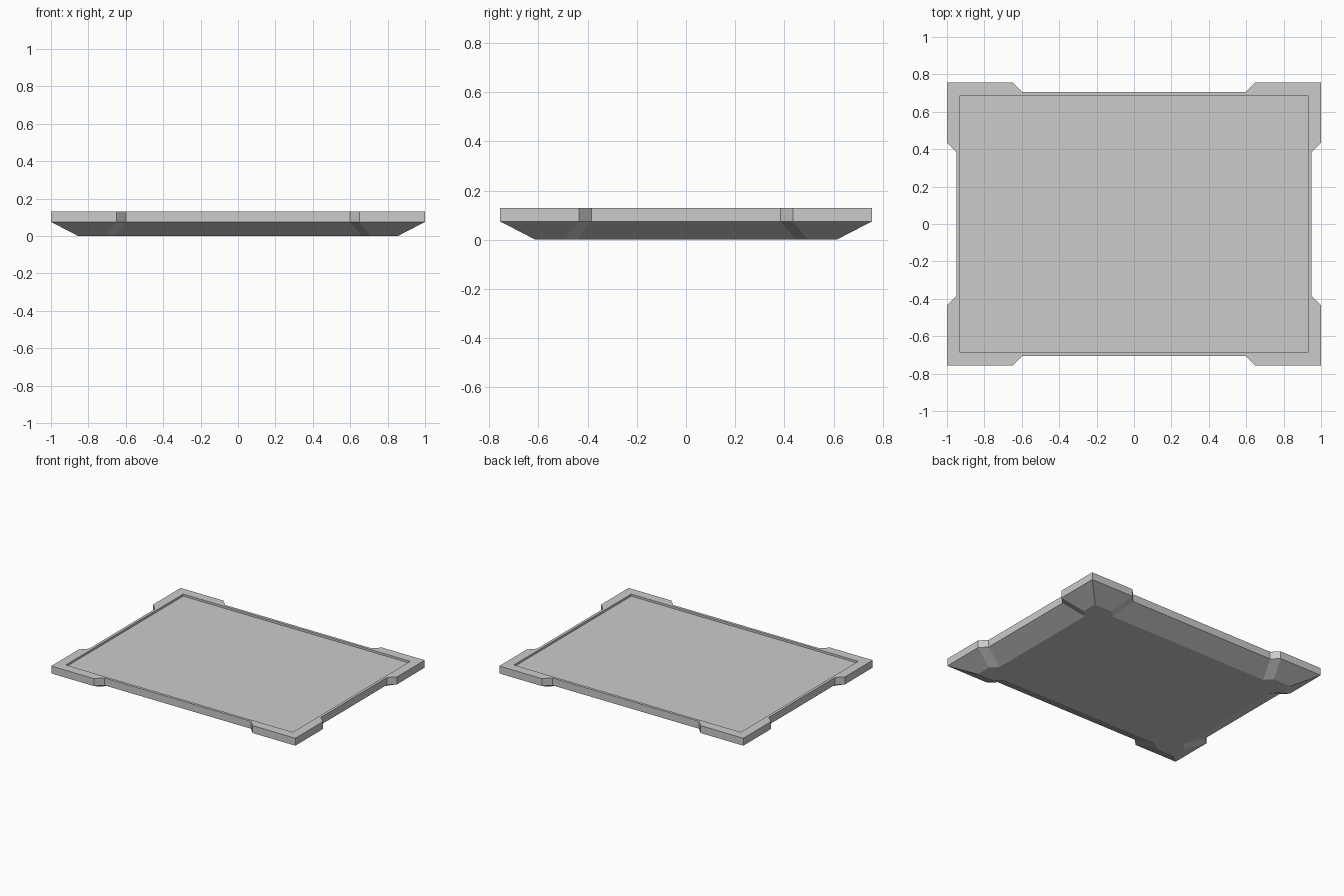
import bpy, bmesh

if "Cube" in bpy.data.objects:
    bpy.data.objects.remove(bpy.data.objects["Cube"])

X, Y = 1.0, 0.757            # outer half sizes
CUT = 0.05                   # depth of the notch in each side
NX, NY = 0.65, 0.435         # where the notches start
INX, INY = 0.93, 0.687       # recess half sizes
Z_SLOPE, Z_TOP, DEPTH = 0.075, 0.13, 0.015
INSET = 0.145                # chamfer inset of the underside


def outline(d=0.0):
    """Notched rectangle, counter-clockwise, offset inwards by d."""
    x, y = X - d, Y - d
    nx, ny = NX + d * 0.4142, NY + d * 0.4142
    half = [(-x, -y), (-nx, -y), (-nx + CUT, -y + CUT),
            (nx - CUT, -y + CUT), (nx, -y),
            (x, -y), (x, -ny), (x - CUT, -ny + CUT),
            (x - CUT, ny - CUT), (x, ny)]
    return half + [(-px, -py) for px, py in half]


bm = bmesh.new()


def ring(points, z):
    return [bm.verts.new((px, py, z)) for px, py in points]


def bridge(a, b):
    n = len(a)
    for i in range(n):
        j = (i + 1) % n
        bm.faces.new((a[i], a[j], b[j], b[i]))


rect = [(-INX, -INY), (INX, -INY), (INX, INY), (-INX, INY)]
bottom = ring(outline(INSET), 0)
slope = ring(outline(), Z_SLOPE)
top = ring(outline(), Z_TOP)
lip = ring(rect, Z_TOP)
floor = ring(rect, Z_TOP - DEPTH)

# sloped underside and upright edge
bm.faces.new(bottom[::-1])
bridge(bottom, slope)
bridge(slope, top)

# top rim, one mitred face per side
for s in range(4):
    side = [top[(5 * s + k) % 20] for k in range(6)]
    bm.faces.new(side + [lip[(s + 1) % 4], lip[s]])

# shallow recess
bridge(lip, floor)
bm.faces.new(floor)

bmesh.ops.recalc_face_normals(bm, faces=bm.faces)
mesh = bpy.data.meshes.new("recessed_tray")
bm.to_mesh(mesh)
bm.free()
bpy.context.collection.objects.link(bpy.data.objects.new("recessed_tray", mesh))
